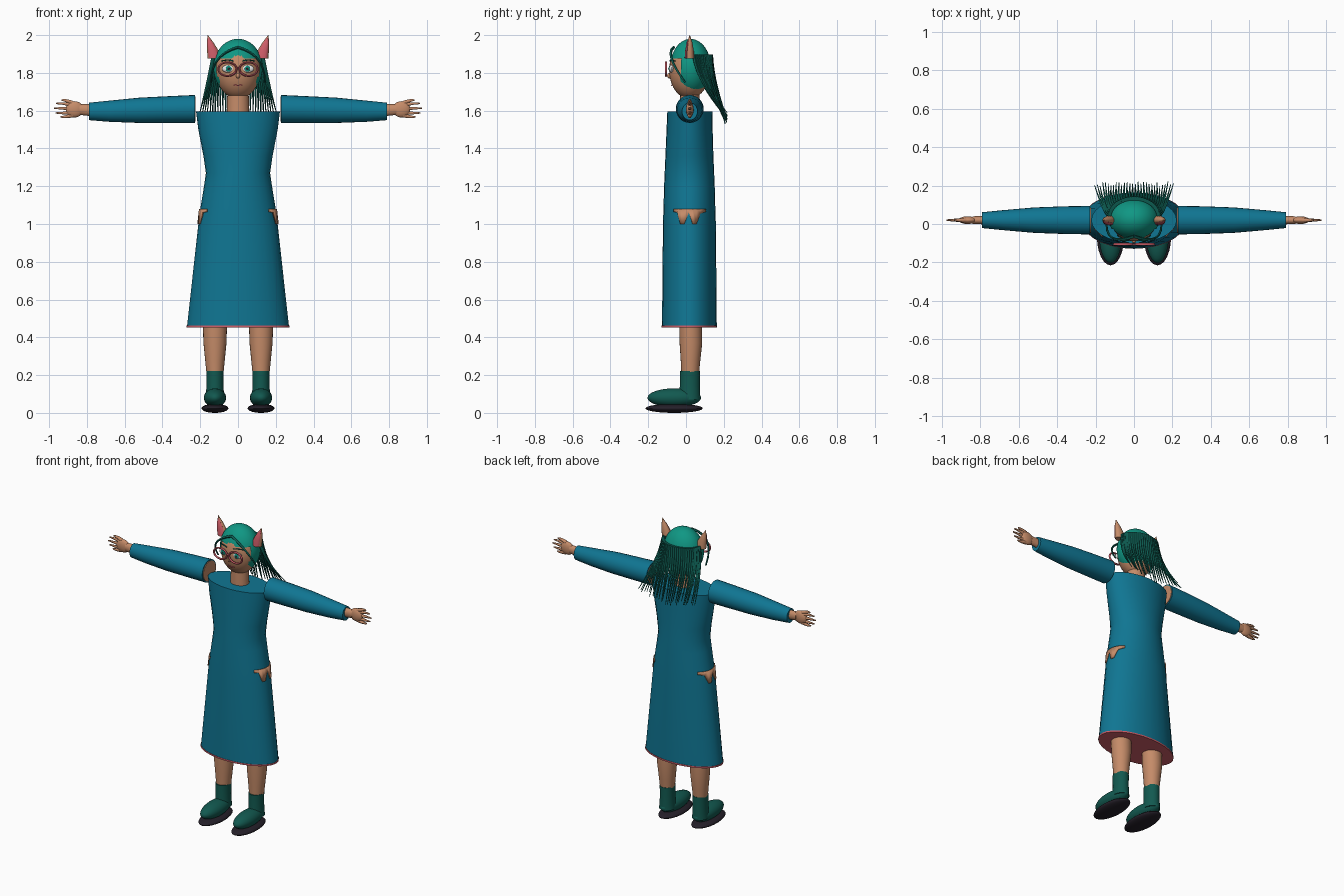
import bpy, bmesh, math, random
from mathutils import Vector

random.seed(4)
cube = bpy.data.objects.get("Cube")
if cube:
    bpy.data.objects.remove(cube, do_unlink=True)


def material(name, rgb):
    m = bpy.data.materials.new(name)
    m.use_nodes = True
    m.diffuse_color = (*rgb, 1)
    m.node_tree.nodes["Principled BSDF"].inputs["Base Color"].default_value = (*rgb, 1)
    return m


SKIN = material("tan skin", (0.56, 0.26, 0.14))
DRESS = material("blue cloth", (0.005, 0.18, 0.29))
HAIR = material("bright green hair", (0.005, 0.31, 0.23))
STRAND = material("dark green hair", (0.004, 0.11, 0.085))
BOOT = material("green boot", (0.006, 0.10, 0.08))
SOLE = material("dark sole", (0.018, 0.014, 0.022))
PINK = material("pink", (0.62, 0.11, 0.14))
WHITE = material("eye white", (0.85, 0.85, 0.85))


def finish(obj, mat, angle=40):
    if not obj.data.materials:
        obj.data.materials.append(mat)
    bpy.ops.object.select_all(action='DESELECT')
    obj.select_set(True)
    bpy.context.view_layer.objects.active = obj
    bpy.ops.object.shade_smooth_by_angle(angle=math.radians(angle))
    return obj


def from_bmesh(name, bm, mat):
    bmesh.ops.recalc_face_normals(bm, faces=bm.faces)
    mesh = bpy.data.meshes.new(name)
    bm.to_mesh(mesh)
    bm.free()
    obj = bpy.data.objects.new(name, mesh)
    bpy.context.collection.objects.link(obj)
    return finish(obj, mat)


def loft(name, rings, mat, axis="z", segs=24):
    """Ring = position on axis, two radii, two centre offsets (x, y or y, z)."""
    bm = bmesh.new()
    loops = []
    for pos, ra, rb, ca, cb in rings:
        loop = []
        for i in range(segs):
            t = math.tau * i / segs
            a, b = ca + ra * math.cos(t), cb + rb * math.sin(t)
            loop.append(bm.verts.new((a, b, pos) if axis == "z" else (pos, a, b)))
        loops.append(loop)
    for lo, hi in zip(loops, loops[1:]):
        for i in range(segs):
            j = (i + 1) % segs
            bm.faces.new((lo[i], lo[j], hi[j], hi[i]))
    bm.faces.new(loops[0])
    bm.faces.new(loops[-1])
    return from_bmesh(name, bm, mat)


def ellipsoid(name, centre, radii, mat, segs=24, rings=16, cut=None):
    bm = bmesh.new()
    bmesh.ops.create_uvsphere(bm, u_segments=segs, v_segments=rings, radius=1)
    for v in bm.verts:
        v.co = Vector(c + r * k for c, r, k in zip(centre, radii, v.co))
    if cut:
        gone = [f for f in bm.faces if cut(f.calc_center_median())]
        bmesh.ops.delete(bm, geom=gone, context='FACES')
    return from_bmesh(name, bm, mat)


def tube(name, points, radii, mat, cyclic=False):
    cu = bpy.data.curves.new(name, 'CURVE')
    cu.dimensions = '3D'
    cu.bevel_depth = 1
    cu.bevel_resolution = 1
    cu.use_fill_caps = True
    sp = cu.splines.new('POLY')
    sp.points.add(len(points) - 1)
    sp.use_cyclic_u = cyclic
    for i, (p, q) in enumerate(zip(sp.points, points)):
        p.co = (*q, 1)
        p.radius = radii[0] + (radii[1] - radii[0]) * i / (len(points) - 1)
    obj = bpy.data.objects.new(name, cu)
    bpy.context.collection.objects.link(obj)
    cu.materials.append(mat)
    bpy.ops.object.select_all(action='DESELECT')
    obj.select_set(True)
    bpy.context.view_layer.objects.active = obj
    bpy.ops.object.convert(target='MESH')
    return finish(bpy.context.object, mat, 60)


def bend(a, b, c, steps=7):
    """Quadratic path from a to c, pulled toward b."""
    a, b, c = Vector(a), Vector(b), Vector(c)
    ts = [i / steps for i in range(steps + 1)]
    return [a * (1 - t) ** 2 + b * 2 * t * (1 - t) + c * t * t for t in ts]


# Dress with a coloured hem
PROFILE = [(0.455, 0.27, 0.145, 0, 0.018), (1.0, 0.21, 0.14, 0, 0.018),
           (1.09, 0.198, 0.137, 0, 0.018), (1.2, 0.18, 0.134, 0, 0.018),
           (1.27, 0.17, 0.131, 0, 0.018), (1.36, 0.183, 0.127, 0, 0.018),
           (1.5, 0.21, 0.122, 0, 0.019), (1.595, 0.222, 0.119, 0, 0.02)]
loft("dress", PROFILE, DRESS, segs=28)
loft("dress_hem", [(0.453, 0.272, 0.147, 0, 0.018), (0.463, 0.272, 0.147, 0, 0.018)], PINK, segs=28)

# Neck and head
loft("neck", [(1.58, 0.06, 0.052, 0, 0.02), (1.74, 0.055, 0.05, 0, 0.02)], SKIN)
ellipsoid("head", (0, 0.018, 1.815), (0.118, 0.107, 0.152), SKIN, 32, 24)
ellipsoid("hair_cap", (0, 0.024, 1.828), (0.13, 0.108, 0.152), HAIR, 64, 48,
          cut=lambda c: (c.y < -0.028 and c.z < 1.875 + 0.1 * abs(c.x) - 0.006) or c.z < 1.69)

# Back hair strands fanning outward
COUNT = 30
for i in range(COUNT):
    t = 2 * i / (COUNT - 1) - 1
    a = t * math.radians(85)
    root = (0.128 * math.sin(a), 0.035 + 0.098 * math.cos(a), 1.895)
    mid = (0.16 * math.sin(a), 0.05 + 0.095 * math.cos(a), 1.75)
    tip = (0.205 * t, 0.205 + random.uniform(-0.01, 0.015),
           1.54 + 0.05 * abs(t) + random.uniform(-0.015, 0.015))
    tube("hair_strand", bend(root, mid, tip), (0.0115, 0.002), STRAND)

for s, side in ((1, "left"), (-1, "right")):
    # Front lock and brow
    tube(side + "_front_lock", bend((0, -0.065, 1.935), (s * 0.14, -0.115, 1.9), (s * 0.143, -0.005, 1.75)),
         (0.008, 0.005), STRAND)
    tube(side + "_brow", bend((s * 0.025, -0.085, 1.863), (s * 0.055, -0.084, 1.873), (s * 0.088, -0.058, 1.862)),
         (0.004, 0.003), STRAND)

    # Eye and spectacle rim
    ex = s * 0.05
    ellipsoid(side + "_eye", (ex, -0.077, 1.822), (0.034, 0.012, 0.021), WHITE, 20, 12)
    ellipsoid(side + "_iris", (ex, -0.087, 1.822), (0.015, 0.005, 0.016), HAIR, 16, 10)
    ellipsoid(side + "_pupil", (ex, -0.091, 1.822), (0.007, 0.003, 0.008), SOLE, 12, 8)
    rim = [(s * 0.056 + 0.048 * math.cos(k * math.tau / 28), -0.106, 1.82 + 0.036 * math.sin(k * math.tau / 28))
           for k in range(28)]
    tube(side + "_spectacle_rim", rim, (0.006, 0.006), PINK, True)

    # Pointed ear with pink front
    loft(side + "_ear", [(1.875, 0.034, 0.024, s * 0.126, 0.02), (1.92, 0.03, 0.021, s * 0.134, 0.02),
                         (1.96, 0.018, 0.014, s * 0.147, 0.02), (2.0, 0.001, 0.001, s * 0.16, 0.02)], SKIN, segs=16)
    loft(side + "_ear_lining", [(1.88, 0.026, 0.01, s * 0.128, 0.003), (1.92, 0.024, 0.008, s * 0.135, 0.004),
                                (1.96, 0.014, 0.006, s * 0.148, 0.009), (1.99, 0.001, 0.001, s * 0.157, 0.017)],
         PINK, segs=12)

    # Sleeve, upper arm and wrist
    loft(side + "_sleeve", [(s * 0.228, 0.074, 0.074, 0.02, 1.609), (s * 0.36, 0.072, 0.071, 0.02, 1.606),
                            (s * 0.52, 0.066, 0.067, 0.02, 1.602), (s * 0.68, 0.052, 0.056, 0.02, 1.597),
                            (s * 0.79, 0.041, 0.046, 0.02, 1.596)], DRESS, "x")
    loft(side + "_upper_arm", [(s * 0.224, 0.066, 0.066, 0.02, 1.609), (s * 0.25, 0.066, 0.066, 0.02, 1.609)],
         SKIN, "x")
    loft(side + "_wrist", [(s * 0.77, 0.022, 0.032, 0.02, 1.602), (s * 0.84, 0.02, 0.028, 0.02, 1.606)],
         SKIN, "x", 16)

    # Hand with fanned fingers
    ellipsoid(side + "_palm", (s * 0.865, 0.02, 1.607), (0.047, 0.02, 0.043), SKIN)
    for fx, fz in ((0.935, 1.655), (0.964, 1.638), (0.975, 1.613), (0.965, 1.588), (0.94, 1.568)):
        base = (s * 0.875, 0.02, 1.607 + (fz - 1.61) * 0.75)
        knuckle = (s * 0.92, 0.02, fz + (fz - 1.61) * 0.1)
        tube(side + "_finger", bend(base, knuckle, (s * fx, 0.02, fz), 5), (0.013, 0.004), SKIN)

    # Leg, boot and sole
    x = s * 0.122
    loft(side + "_leg", [(0.2, 0.044, 0.046, x, 0.022), (0.28, 0.052, 0.052, x, 0.024),
                         (0.37, 0.061, 0.06, x, 0.026), (0.47, 0.064, 0.06, x, 0.024)], SKIN)
    loft(side + "_boot_shaft", [(0.07, 0.05, 0.056, x, 0.02), (0.14, 0.045, 0.053, x, 0.02),
                                (0.222, 0.046, 0.053, x, 0.02)], BOOT)
    ellipsoid(side + "_boot_foot", (x, -0.062, 0.08), (0.059, 0.142, 0.05), BOOT)
    ellipsoid(side + "_sole", (x, -0.063, 0.024), (0.071, 0.152, 0.024), SOLE)

    # Hip patch hugging the dress, with a zigzag lower edge
    bm = bmesh.new()
    edge = [(-0.065, 1.065), (-0.045, 1.06), (-0.03, 1.0), (-0.01, 1.0), (0.015, 1.06),
            (0.035, 1.0), (0.055, 1.0), (0.075, 1.055), (0.105, 1.065)]

    def on_dress(y, z):
        half = 0.198 + (1.09 - z) * 0.133
        return s * (half * math.sqrt(1 - ((y - 0.018) / 0.138) ** 2) + 0.004), y, z
    cols = [[bm.verts.new(on_dress(y, z)) for z in (1.08, low)] for y, low in edge]
    for p, q in zip(cols, cols[1:]):
        bm.faces.new((p[0], p[1], q[1], q[0]))
    patch = from_bmesh(side + "_hip_patch", bm, SKIN)
    solid = patch.modifiers.new("thickness", 'SOLIDIFY')
    solid.thickness = 0.006
    solid.offset = 0

# Spectacle bridge, nose and mouth
tube("spectacle_bridge", bend((-0.012, -0.106, 1.824), (0, -0.108, 1.832), (0.012, -0.106, 1.824), 4),
     (0.005, 0.005), PINK)
ellipsoid("nose", (0, -0.088, 1.785), (0.011, 0.012, 0.014), SKIN, 14, 10)
tube("mouth", bend((-0.022, -0.073, 1.737), (0, -0.079, 1.731), (0.022, -0.073, 1.737), 5), (0.003, 0.003), PINK)
